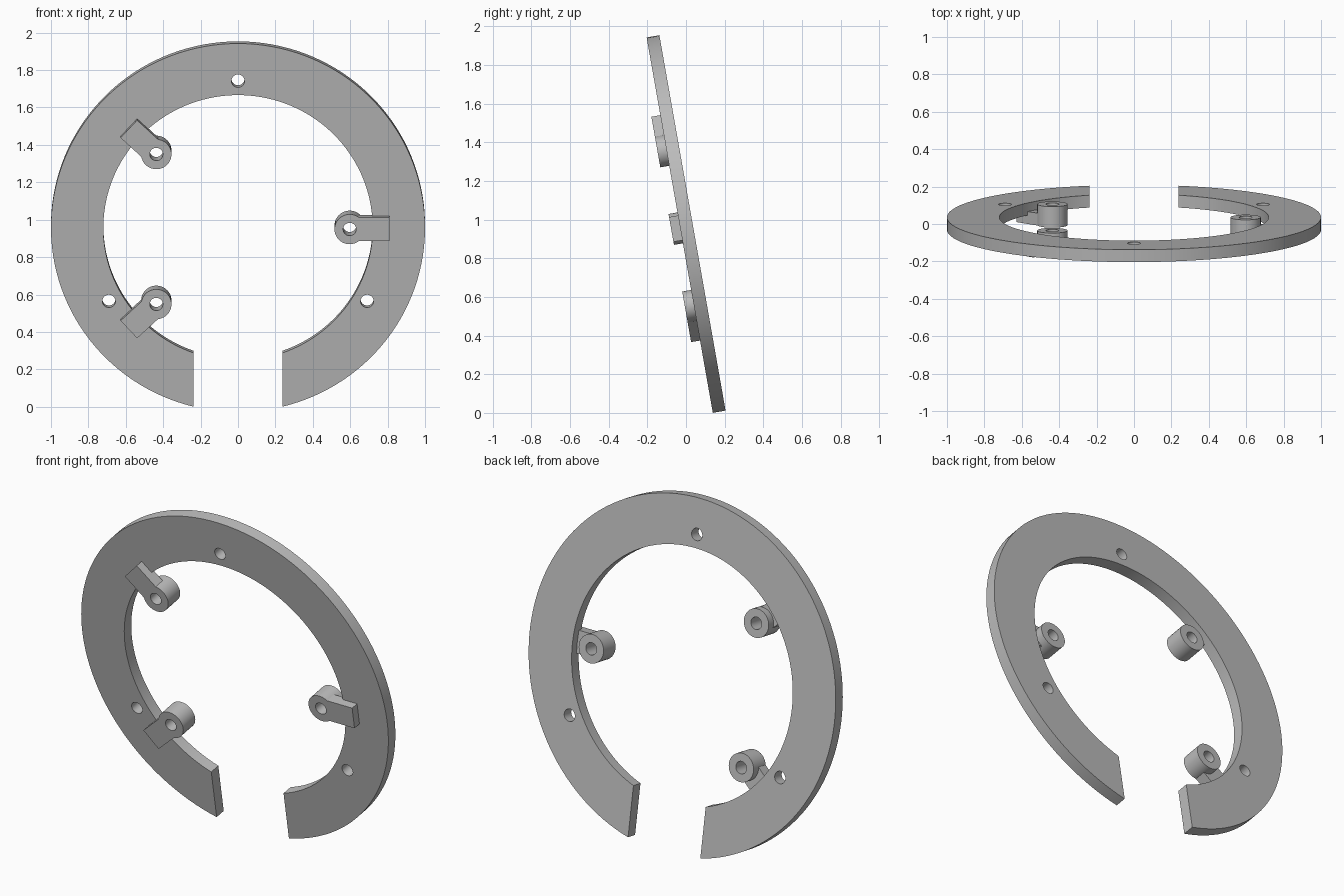
import bpy, bmesh
from math import cos, sin, asin, pi, radians, tau
from mathutils import Matrix

cube = bpy.data.objects.get("Cube")
if cube:
    bpy.data.objects.remove(cube, do_unlink=True)

grey = bpy.data.materials.new("plain grey")
grey.use_nodes = True
grey.diffuse_color = (0.5, 0.5, 0.5, 1)
grey.node_tree.nodes["Principled BSDF"].inputs["Base Color"].default_value = (0.5, 0.5, 0.5, 1)

THICK, FRONT, ARM_BACK = 0.067, 0.047, -0.02
HOLE, GAP = 0.035, 0.237

# Local frame: x right, y up along the ring, z out of its front face
tilt = Matrix.Translation((0, -0.030, 0.957)) @ Matrix.Rotation(radians(100), 4, "X")


def prism(name, points, low, high):
    """Extrude a flat outline between two heights."""
    bm = bmesh.new()
    face = bm.faces.new([bm.verts.new((x, y, low)) for x, y in points])
    top = bmesh.ops.extrude_face_region(bm, geom=[face])["geom"]
    bmesh.ops.translate(bm, vec=(0, 0, high - low),
                        verts=[g for g in top if isinstance(g, bmesh.types.BMVert)])
    bmesh.ops.recalc_face_normals(bm, faces=bm.faces)
    mesh = bpy.data.meshes.new(name)
    bm.to_mesh(mesh)
    bm.free()
    mesh.materials.append(grey)
    obj = bpy.data.objects.new(name, mesh)
    bpy.context.collection.objects.link(obj)
    return obj


def arc(radius, start, end, steps, cx=0.0, cy=0.0):
    return [(cx + radius * cos(start + (end - start) * i / steps),
             cy + radius * sin(start + (end - start) * i / steps)) for i in range(steps + 1)]


def disc(name, radius, cx, cy, low, high):
    return prism(name, arc(radius, 0, tau, 48, cx, cy)[:-1], low, high)


def combine(obj, other, operation):
    mod = obj.modifiers.new(operation, "BOOLEAN")
    mod.operation, mod.object, mod.solver = operation, other, "EXACT"
    bpy.context.view_layer.objects.active = obj
    bpy.ops.object.modifier_apply(modifier=mod.name)
    bpy.data.objects.remove(other, do_unlink=True)


def drill(obj, cx, cy):
    combine(obj, disc("hole_cutter", HOLE, cx, cy, -0.2, 0.2), "DIFFERENCE")


def finish(obj):
    obj.matrix_world = tilt
    bpy.ops.object.select_all(action="DESELECT")
    obj.select_set(True)
    bpy.context.view_layer.objects.active = obj
    bpy.ops.object.shade_smooth_by_angle(angle=radians(30))


# Open ring with a parallel-sided gap at the bottom
def open_arc(radius):
    half = asin(GAP / radius)
    return arc(radius, -pi / 2 + half, 1.5 * pi - half, 128)


ring = prism("open_ring", open_arc(1.0) + open_arc(0.72)[::-1], -THICK, 0)
for angle in (90, 210, 330):
    a = radians(angle)
    drill(ring, 0.797 * cos(a), 0.797 * sin(a))
finish(ring)

# Three drilled bosses, each held by an arm lapped onto the ring
for name, angle, reach in (("left_lug", 0, 0.81), ("upper_right_lug", 137, 0.798),
                           ("lower_right_lug", 223, 0.798)):
    c, s = cos(radians(angle)), sin(radians(angle))
    cx, cy = 0.597 * c, 0.597 * s
    lug = disc(name, 0.081, cx, cy, -THICK, FRONT)
    outline = [(r * c - w * s, r * s + w * c)
               for r, w in ((0.597, -0.065), (reach, -0.065), (reach, 0.065), (0.597, 0.065))]
    combine(lug, prism("arm", outline, ARM_BACK, FRONT), "UNION")
    drill(lug, cx, cy)
    finish(lug)
